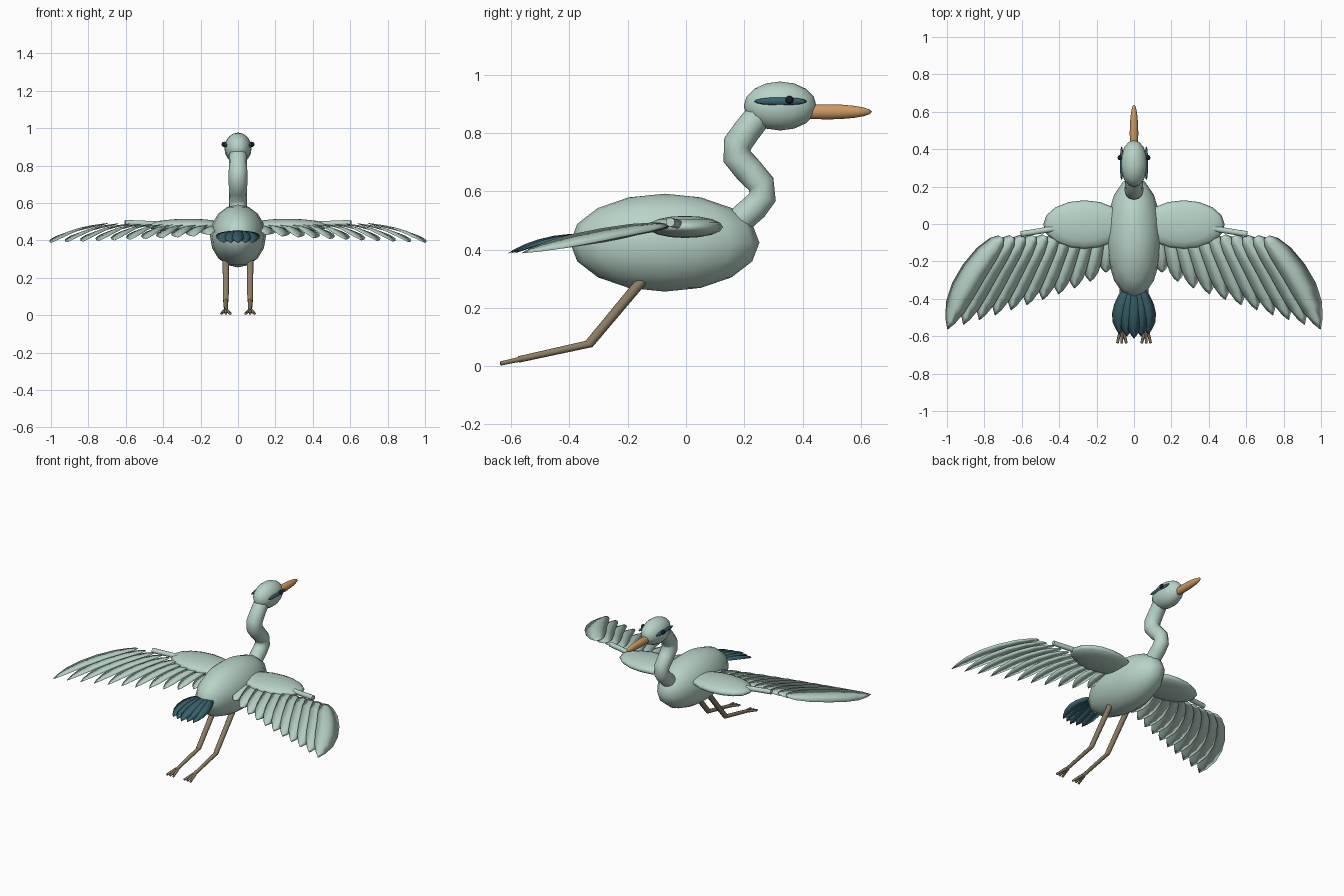
import bpy, bmesh, math
from mathutils import Vector

if "Cube" in bpy.data.objects:
    bpy.data.objects.remove(bpy.data.objects["Cube"])


def material(name, rgb):
    m = bpy.data.materials.new(name)
    m.diffuse_color = (*rgb, 1)
    m.use_nodes = True
    m.node_tree.nodes["Principled BSDF"].inputs["Base Color"].default_value = m.diffuse_color
    return m


SAGE = material("sage", (0.48, 0.65, 0.57))
TEAL = material("teal", (0.04, 0.12, 0.15))
ORANGE = material("orange", (0.62, 0.32, 0.12))
BROWN = material("brown", (0.27, 0.21, 0.13))
BLACK = material("black", (0.01, 0.015, 0.02))


def finish(name, bm, mat, smooth=True):
    bmesh.ops.recalc_face_normals(bm, faces=bm.faces)
    me = bpy.data.meshes.new(name)
    bm.to_mesh(me)
    bm.free()
    me.materials.append(mat)
    for p in me.polygons:
        p.use_smooth = smooth and len(p.vertices) <= 4
    ob = bpy.data.objects.new(name, me)
    bpy.context.collection.objects.link(ob)
    return ob


def ellipsoid(name, loc, radii, mat, segs=16, rings=8):
    bm = bmesh.new()
    bmesh.ops.create_uvsphere(bm, u_segments=segs, v_segments=rings, radius=1)
    bmesh.ops.scale(bm, vec=radii, verts=bm.verts)
    bmesh.ops.translate(bm, vec=loc, verts=bm.verts)
    return finish(name, bm, mat)


def tube(name, pts, radii, mat, sides=10):
    """Capped tube swept along a path."""
    bm = bmesh.new()
    pts = [Vector(p) for p in pts]
    rows = []
    for i, p in enumerate(pts):
        d = (pts[min(i + 1, len(pts) - 1)] - pts[max(i - 1, 0)]).normalized()
        ref = Vector((0, 1, 0)) if abs(d.x) > 0.8 else Vector((1, 0, 0))
        a = d.cross(ref).normalized()
        b = d.cross(a)
        rows.append([bm.verts.new(p + radii[i] * (a * math.cos(t) + b * math.sin(t)))
                     for t in (2 * math.pi * k / sides for k in range(sides))])
    for r, q in zip(rows, rows[1:]):
        for k in range(sides):
            n = (k + 1) % sides
            bm.faces.new((r[k], r[n], q[n], q[k]))
    bm.faces.new(rows[0])
    bm.faces.new(rows[-1])
    return finish(name, bm, mat)


WIDTHS = [(0, 0.25), (0.06, 0.6), (0.2, 0.88), (0.4, 1.0), (0.6, 1.0),
          (0.78, 0.82), (0.92, 0.42), (1, 0.03)]


def feather(name, root, tip, half, bow, arch, roll, mat):
    """Lens-section leaf blade from root to tip, bowed sideways and arched up."""
    bm = bmesh.new()
    root, tip = Vector(root), Vector(tip)
    d = (tip - root).normalized()
    side = Vector((-d.y, d.x, 0)).normalized()
    up = side.cross(d)
    up = up if up.z > 0 else -up
    rows = []
    for s, w in WIDTHS:
        c = root.lerp(tip, s)
        k = 4 * s * (1 - s)
        c = c + side * bow * k + up * arch * k
        across = (side + Vector((0, 0, roll))) * half * w
        rows.append([bm.verts.new(v) for v in (
            c - across, c + up * 0.007 * w, c + across, c - up * 0.007 * w)])
    for r, q in zip(rows, rows[1:]):
        for k in range(4):
            n = (k + 1) % 4
            bm.faces.new((r[k], r[n], q[n], q[k]))
    bm.faces.new(rows[0])
    bm.faces.new(rows[-1])
    return finish(name, bm, mat)


# body, neck, head and beak
ellipsoid("body", (0, -0.073, 0.424), (0.15, 0.325, 0.168), SAGE)
tube("neck", [(0, 0.187, 0.503), (0, 0.235, 0.545), (0, 0.263, 0.58), (0, 0.258, 0.625),
              (0, 0.215, 0.672), (0, 0.175, 0.72), (0, 0.178, 0.765), (0, 0.21, 0.81),
              (0, 0.25, 0.86), (0, 0.29, 0.89)],
     [0.047, 0.047, 0.047, 0.047, 0.049, 0.05, 0.05, 0.048, 0.047, 0.046], SAGE, 12)
ellipsoid("head", (0, 0.323, 0.893), (0.073, 0.125, 0.084), SAGE)
ellipsoid("beak", (0, 0.485, 0.873), (0.023, 0.153, 0.026), ORANGE, 20, 10)

# tail fan
for i in range(5):
    k = i - 2
    feather(f"tail_feather_{i + 1}", (k * 0.012, -0.34, 0.45 - abs(k) * 0.002),
            (k * 0.038, -0.612 + 0.011 * abs(k), 0.387), 0.042, -0.011 * k * -1, 0.017, 0, TEAL)

N = 11
for sx, label in ((1, "right"), (-1, "left")):
    # face markings
    ellipsoid(f"{label}_eye_stripe", (sx * 0.066, 0.325, 0.909), (0.01, 0.091, 0.014), TEAL, 12, 8)
    ellipsoid(f"{label}_eye", (sx * 0.074, 0.355, 0.914), (0.014, 0.014, 0.014), BLACK, 12, 8)

    # wing arm and bone
    ellipsoid(f"{label}_wing_arm", (sx * 0.265, -0.003, 0.478), (0.22, 0.13, 0.038), SAGE)
    tube(f"{label}_wing_bone", [(sx * 0.15, 0.02, 0.475), (sx * 0.605, -0.054, 0.494)],
         [0.016, 0.016], SAGE, 10)

    # flight feathers
    for i in range(N):
        t = i / (N - 1)
        root = (sx * (0.13 + 0.58 * t), -0.05 - 0.02 * t, 0.475 + 0.012 * t)
        tip = (sx * (0.15 + 0.847 * t), -0.26 - 0.303 * t ** 0.8, 0.43 - 0.042 * t ** 0.7)
        feather(f"{label}_flight_feather_{i + 1}", root, tip,
                0.05 + 0.02 * t, sx * (0.01 + 0.025 * t), 0.012, -sx * 0.22, SAGE)

    # legs and toes
    x = sx * 0.065
    tube(f"{label}_thigh", [(x, -0.15, 0.295), (x, -0.333, 0.076)], [0.018, 0.016], BROWN)
    tube(f"{label}_shank", [(x, -0.325, 0.078), (x, -0.575, 0.023)], [0.013, 0.011], BROWN)
    for j in (-1, 0, 1):
        tube(f"{label}_toe_{j + 2}", [(x + j * 0.006, -0.56, 0.026), (x + j * 0.024, -0.637, 0.009)],
             [0.009, 0.007], BROWN, 8)
